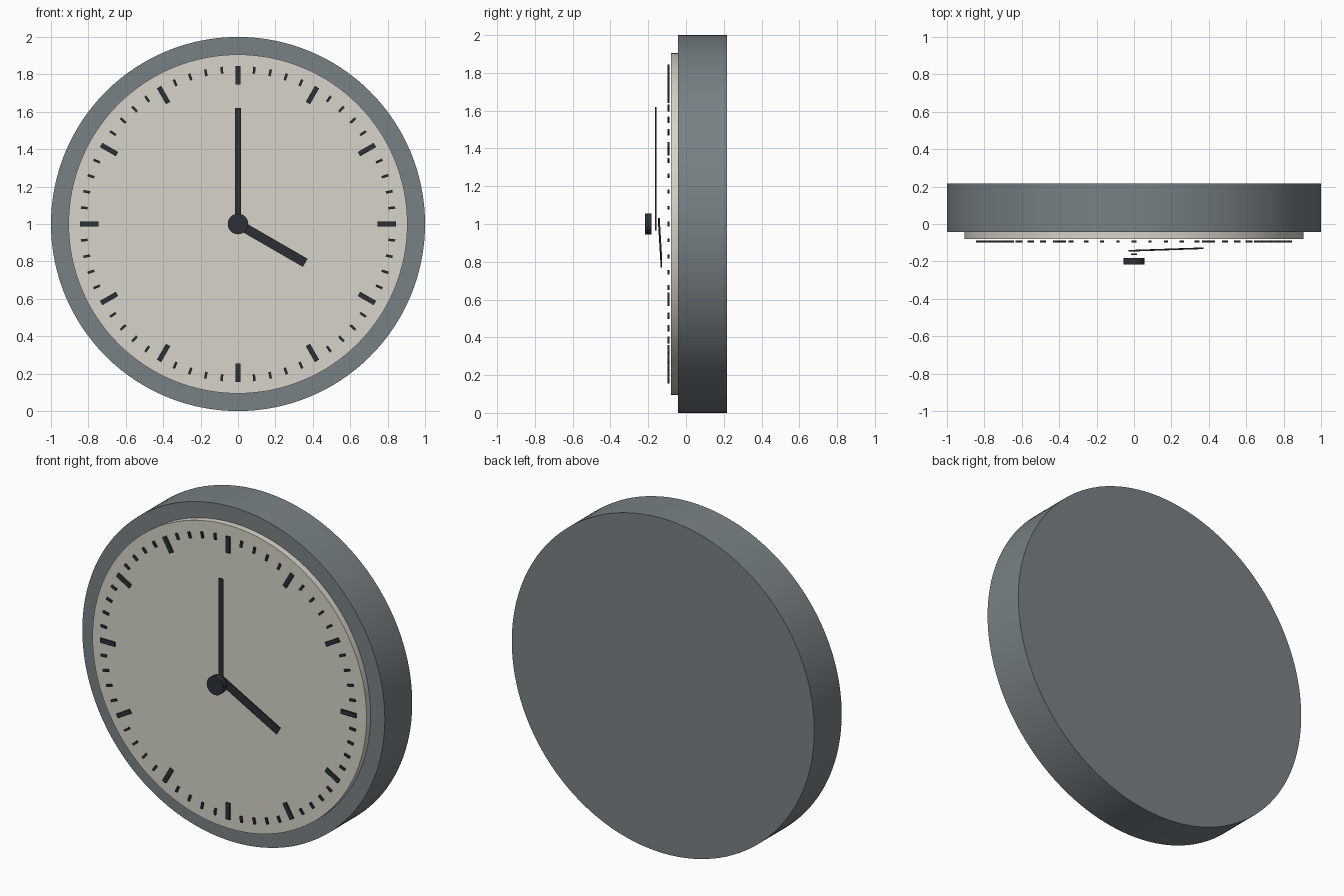
import bpy, bmesh, math
from mathutils import Matrix, Vector

if "Cube" in bpy.data.objects:
    bpy.data.objects.remove(bpy.data.objects["Cube"])


def material(name, rgb):
    m = bpy.data.materials.new(name)
    m.diffuse_color = (*rgb, 1)
    m.use_nodes = True
    m.node_tree.nodes["Principled BSDF"].inputs["Base Color"].default_value = m.diffuse_color
    return m


CASE = material("slate", (0.19, 0.22, 0.235))
IVORY = material("ivory", (0.68, 0.66, 0.58))
DARK = material("charcoal", (0.025, 0.03, 0.037))
CENTRE = Matrix.Translation((0, 0, 1))


def finish(name, bm, mat, smooth=False):
    me = bpy.data.meshes.new(name)
    bm.to_mesh(me)
    bm.free()
    me.materials.append(mat)
    ob = bpy.data.objects.new(name, me)
    bpy.context.collection.objects.link(ob)
    if smooth:
        bpy.ops.object.select_all(action='DESELECT')
        bpy.context.view_layer.objects.active = ob
        ob.select_set(True)
        bpy.ops.object.shade_smooth_by_angle(angle=math.radians(30))
    return ob


def disc(name, radius, y0, y1, mat, sides):
    # solid cylinder along y
    bm = bmesh.new()
    place = Matrix.Translation((0, (y0 + y1) / 2, 1)) @ Matrix.Rotation(math.pi / 2, 4, 'X')
    bmesh.ops.create_cone(bm, cap_ends=True, segments=sides, radius1=radius,
                          radius2=radius, depth=y1 - y0, matrix=place)
    return finish(name, bm, mat, True)


def bar(bm, angle, r0, r1, width, y, depth, y_tip=None):
    # box running outward from the centre at a clockwise angle, optionally leaning in y
    y_tip = y if y_tip is None else y_tip
    verts = bmesh.ops.create_cube(bm, size=1)["verts"]
    turn = CENTRE @ Matrix.Rotation(angle, 4, 'Y')
    for v in verts:
        t = v.co.z + 0.5
        local = Vector((v.co.x * width, y + (y_tip - y) * t + v.co.y * depth, r0 + (r1 - r0) * t))
        v.co = turn @ local


# case and dial
disc("case", 1.0, -0.042, 0.217, CASE, 128)
disc("dial", 0.906, -0.08, -0.042, IVORY, 128)

# hour and minute marks
hours, minutes = bmesh.new(), bmesh.new()
for i in range(60):
    a = math.tau * i / 60
    if i % 5 == 0:
        bar(hours, a, 0.747, 0.845, 0.026, -0.093, 0.01)
    else:
        bar(minutes, a, 0.808, 0.845, 0.013, -0.093, 0.01)
finish("hour_marks", hours, DARK)
finish("minute_marks", minutes, DARK)

# hands, the hour hand leaning slightly towards the dial
bm = bmesh.new()
bar(bm, math.radians(120), -0.02, 0.415, 0.05, -0.143, 0.008, -0.13)
finish("hour_hand", bm, DARK)
bm = bmesh.new()
bar(bm, 0, -0.035, 0.62, 0.03, -0.161, 0.008)
finish("minute_hand", bm, DARK)

# centre cap
disc("centre_cap", 0.055, -0.217, -0.182, DARK, 32)
